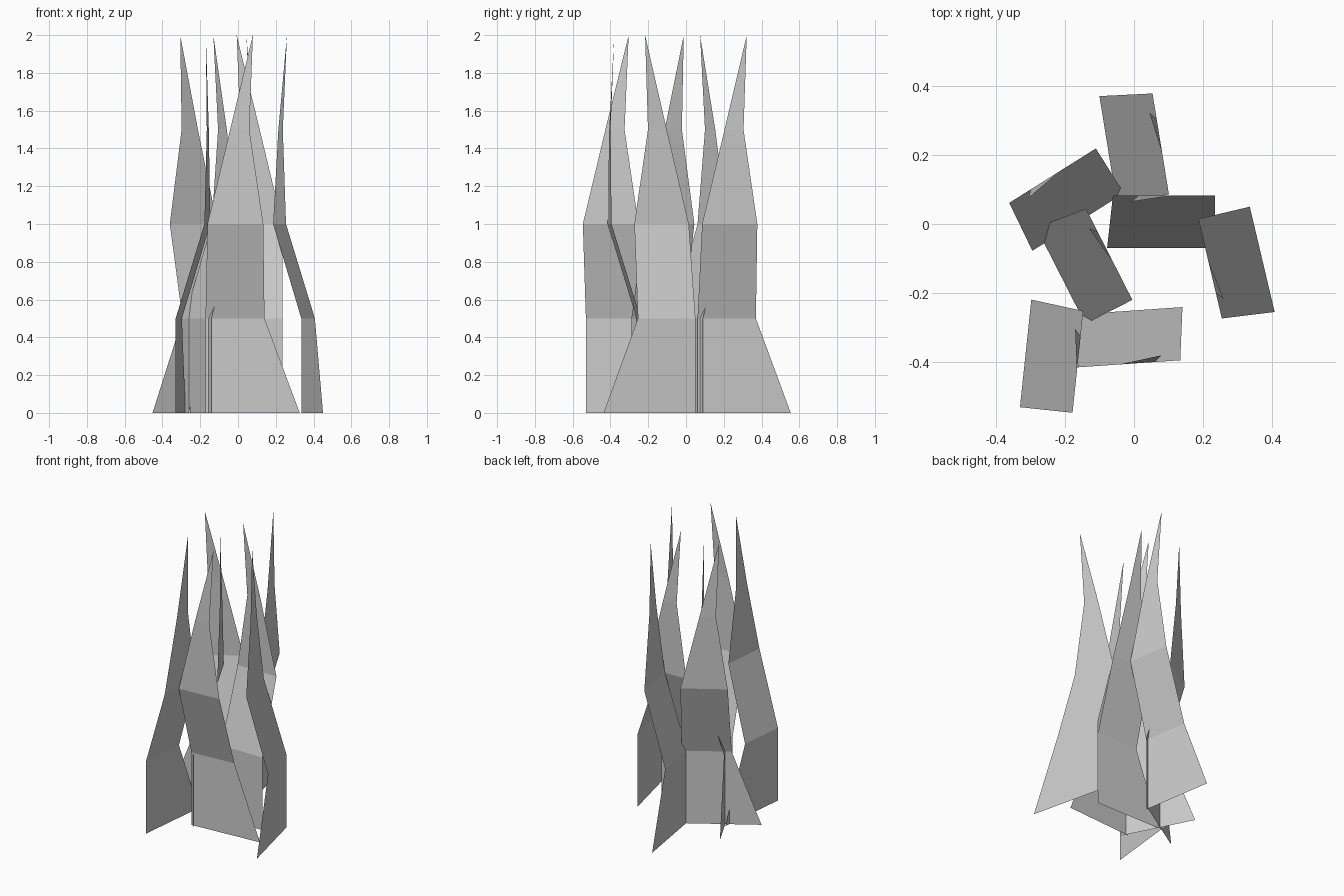
import bpy
from mathutils import Vector

if "Cube" in bpy.data.objects:
    bpy.data.objects.remove(bpy.data.objects["Cube"])

# Blade rows: (height, start along blade, end along blade, sideways bend)
ROWS = [(0.0, 0.0, 0.5, 0.0),
        (0.5, 0.0, 0.313, 0.0),
        (1.0, 0.0, 0.296, 0.153),
        (1.5, 0.12, 0.222, 0.153)]
TIP = (2.0, 0.242, 0.135)

# Each blade: root corner (x, y) and horizontal direction of its width
BLADES = [((-0.172, -0.262), (0.998, 0.069)),
          ((-0.33, -0.53), (0.105, 0.994)),
          ((0.335, 0.05), (0.23, -0.973)),
          ((-0.05, 0.061), (-0.16, 0.987)),
          ((-0.029, 0.089), (-0.847, -0.532)),
          ((-0.141, -0.289), (-0.454, 0.891)),
          ((0.235, -0.07), (-1.0, 0.0))]


def blade(name, root, direction):
    u = Vector(direction).normalized()
    v = Vector((u.y, -u.x))          # bend direction, right of the width
    root = Vector(root)

    def point(z, along, bend):
        p = root + u * along + v * bend
        return (p.x, p.y, z)

    verts = []
    for z, a, b, bend in ROWS:
        verts += [point(z, a, bend), point(z, b, bend)]
    verts.append(point(*TIP))
    faces = [(i, i + 1, i + 3, i + 2) for i in (0, 2, 4)] + [(6, 7, 8)]
    mesh = bpy.data.meshes.new(name)
    mesh.from_pydata(verts, [], faces)
    obj = bpy.data.objects.new(name, mesh)
    bpy.context.collection.objects.link(obj)


# Clump of folded grass blades
for n, (root, direction) in enumerate(BLADES, 1):
    blade(f"grass_blade_{n}", root, direction)
